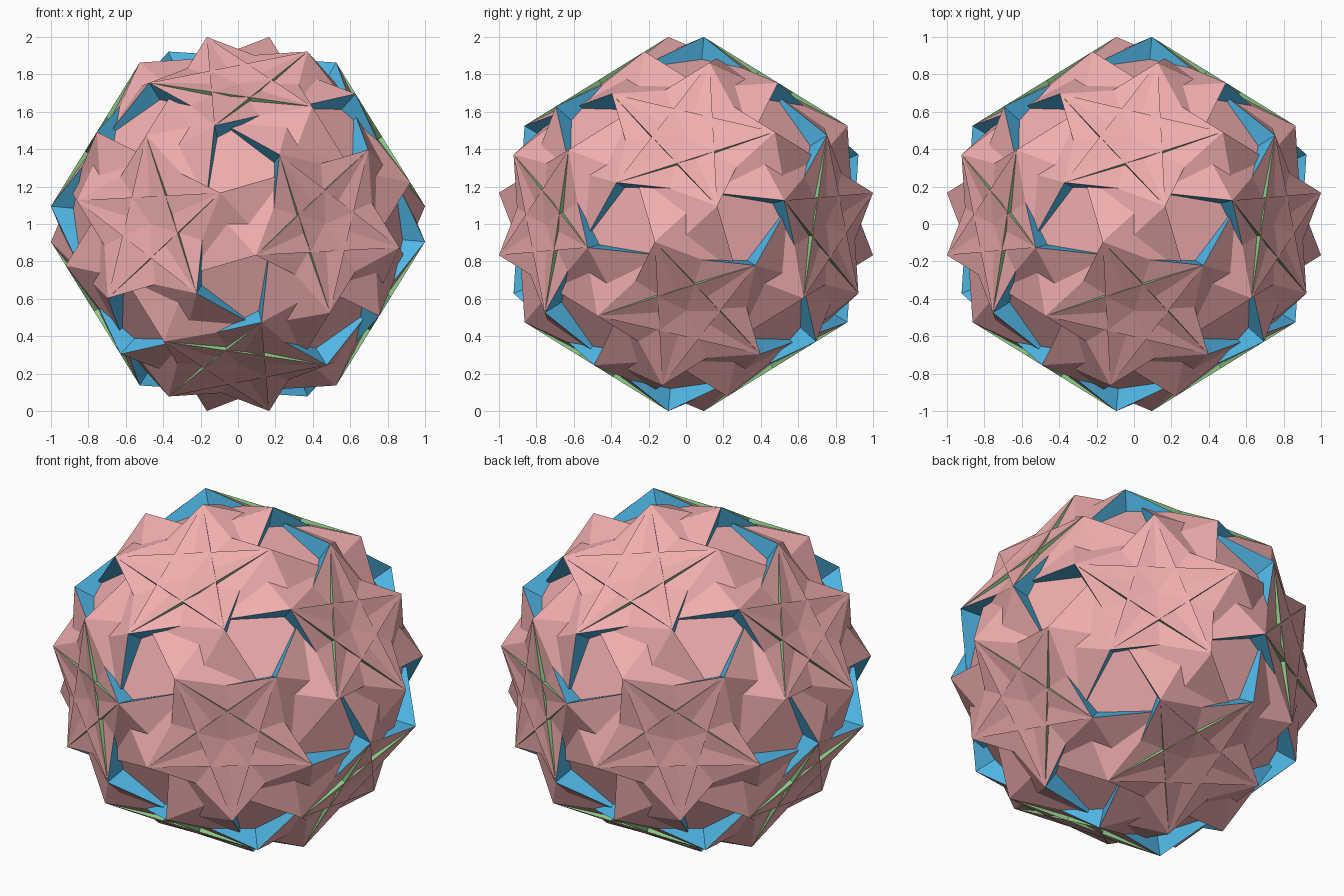
import bpy
from math import sqrt, radians
from mathutils import Matrix, Vector

if "Cube" in bpy.data.objects:
    bpy.data.objects.remove(bpy.data.objects["Cube"])

PHI = (1 + sqrt(5)) / 2
ORIGIN = Vector((0, 0, 0))

# One corner of the solid, and the symmetry axes it turns around
corner = Vector((0.16715, 0.09525, 1.0))
star_axis = Vector((0, 1, PHI))
pentagon_axis = Vector((PHI, 0, 1))
triangle_axis = Vector((-1 / PHI, 0, PHI))


def turn(angle, axis):
    return Matrix.Rotation(radians(angle), 3, axis.normalized())


# The 60 rotations of the icosahedron
cycle = Matrix(((0, 0, 1), (1, 0, 0), (0, 1, 0)))
cycles = [Matrix.Identity(3), cycle, cycle @ cycle]
flips = [Matrix.Diagonal(s) for s in ((1, 1, 1), (-1, -1, 1), (-1, 1, -1), (1, -1, -1))]
rotations = [f @ c @ turn(72 * k, star_axis) for f in flips for c in cycles for k in range(5)]


def build(name, color, seeds):
    """Copy each seed triangle through all rotations, skipping repeats."""
    verts, index, faces, seen = [], {}, [], set()
    for seed in seeds:
        for rot in rotations:
            pts = [rot @ p for p in seed]
            normal = (pts[1] - pts[0]).cross(pts[2] - pts[0])
            if normal.dot(sum(pts, Vector())) < -1e-4:
                pts.reverse()
            face = []
            for p in pts:
                key = tuple(round(c * 500) for c in p)
                if key not in index:
                    index[key] = len(verts)
                    verts.append(p + Vector((0, 0, 1)))
                face.append(index[key])
            if frozenset(face) not in seen:
                seen.add(frozenset(face))
                faces.append(face)
    mesh = bpy.data.meshes.new(name)
    mesh.from_pydata(verts, [], faces)
    mesh.update()
    mat = bpy.data.materials.new(name + "_color")
    mat.diffuse_color = color
    mat.use_nodes = True
    mat.node_tree.nodes["Principled BSDF"].inputs["Base Color"].default_value = mat.diffuse_color
    mesh.materials.append(mat)
    obj = bpy.data.objects.new(name, mesh)
    bpy.context.collection.objects.link(obj)


# Neighbours of the corner around each axis
star_next = turn(144, star_axis) @ corner
pent_next = turn(72, pentagon_axis) @ corner
tri_next = turn(120, triangle_axis) @ corner
tri_last = turn(240, triangle_axis) @ corner

# Pink shell: 20 axial triangles and 60 snub triangles
build("triangle_shell", (0.87, 0.42, 0.42, 1),
      [(corner, tri_next, tri_last), (corner, star_next, tri_next)])

# Walls dropping from the star and pentagon edges to the centre
build("star_walls", (0.26, 0.58, 0.24, 1), [(corner, star_next, ORIGIN)])
build("pentagon_walls", (0.08, 0.47, 0.79, 1), [(corner, pent_next, ORIGIN)])
